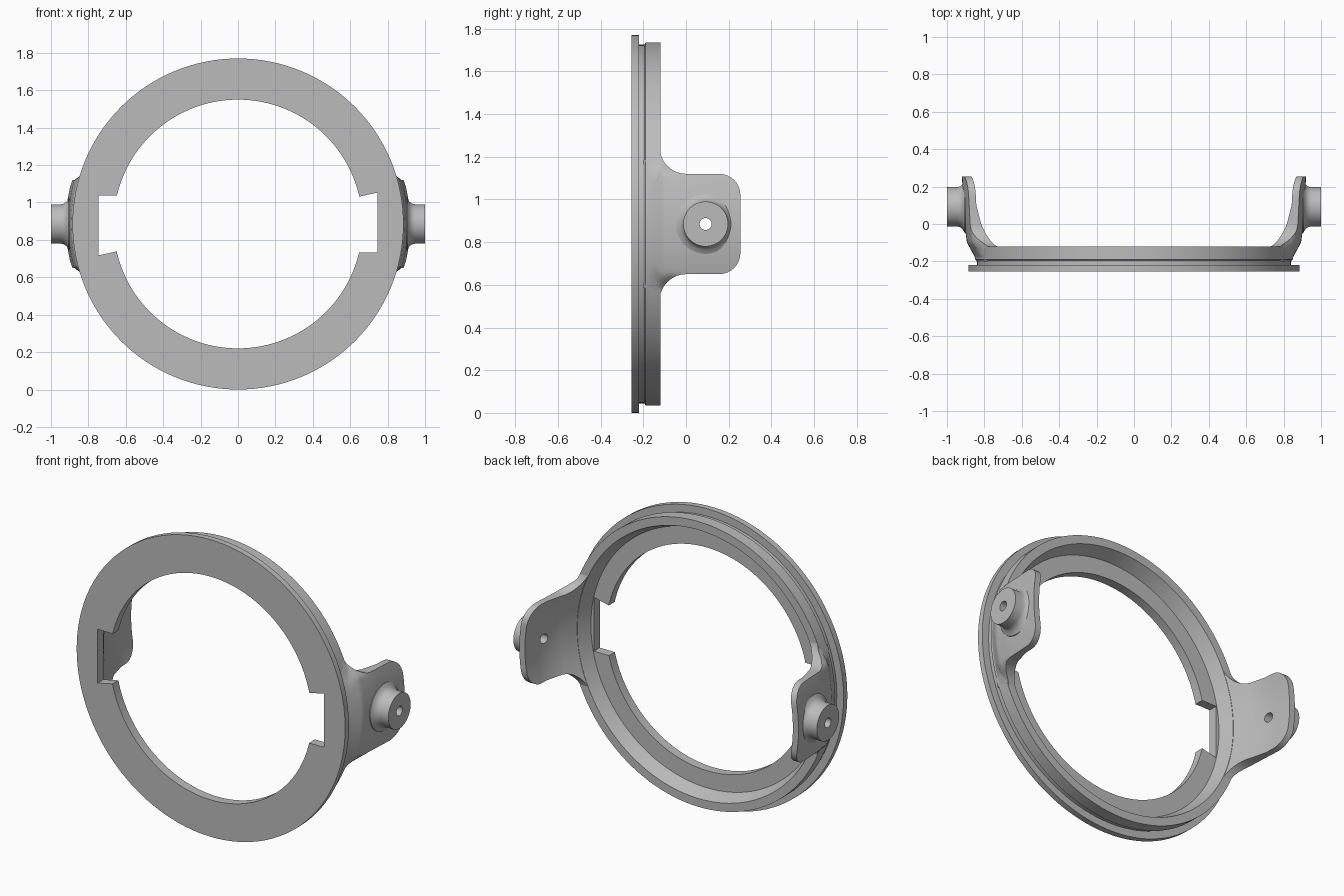
import bpy, bmesh, math
from mathutils import Matrix, Vector

if "Cube" in bpy.data.objects:
    bpy.data.objects.remove(bpy.data.objects["Cube"], do_unlink=True)

CENTRE = 0.885  # height of the ring axis

grey = bpy.data.materials.new("plain grey")
grey.use_nodes = True
colour = (0.5, 0.5, 0.5, 1)
grey.diffuse_color = colour
grey.node_tree.nodes["Principled BSDF"].inputs["Base Color"].default_value = colour


def make(name, bm):
    bmesh.ops.recalc_face_normals(bm, faces=bm.faces)
    mesh = bpy.data.meshes.new(name)
    bm.to_mesh(mesh)
    bm.free()
    mesh.materials.append(grey)
    obj = bpy.data.objects.new(name, mesh)
    bpy.context.collection.objects.link(obj)
    return obj


def select(obj):
    bpy.ops.object.select_all(action='DESELECT')
    obj.select_set(True)
    bpy.context.view_layer.objects.active = obj


def smooth(obj):
    select(obj)
    bpy.ops.object.shade_smooth_by_angle(angle=math.radians(30))


def bridge(bm, a, b):
    for i in range(len(a)):
        j = (i + 1) % len(a)
        bm.faces.new((a[i], a[j], b[j], b[i]))


def lathe(name, profile, steps, place):
    """Spin a closed (radius, along) profile; place maps (u, v, along) to space."""
    bm = bmesh.new()
    rings = []
    for k in range(steps):
        a = 2 * math.pi * k / steps
        rings.append([bm.verts.new(place(r * math.cos(a), r * math.sin(a), h))
                      for r, h in profile])
    for k in range(steps):
        bridge(bm, rings[k], rings[(k + 1) % steps])
    return make(name, bm)


def prism(name, points, offset):
    """Extrude a polygon along the given vector."""
    bm = bmesh.new()
    face = bm.faces.new([bm.verts.new(p) for p in points])
    new = bmesh.ops.extrude_face_region(bm, geom=[face])["geom"]
    bmesh.ops.translate(bm, vec=offset,
                        verts=[g for g in new if isinstance(g, bmesh.types.BMVert)])
    return make(name, bm)


def cut(obj, cutter):
    cutter.hide_render = True
    mod = obj.modifiers.new("cut", 'BOOLEAN')
    mod.operation = 'DIFFERENCE'
    mod.solver = 'EXACT'
    mod.object = cutter
    select(obj)
    bpy.ops.object.modifier_apply(modifier=mod.name)
    bpy.data.objects.remove(cutter, do_unlink=True)


# Ring: thin front flange with a raised rim behind it
ring = lathe("ring",
             [(0.665, -0.255), (0.885, -0.255), (0.885, -0.22), (0.84, -0.22),
              (0.84, -0.195), (0.85, -0.19), (0.85, -0.12), (0.80, -0.12),
              (0.767, -0.2), (0.665, -0.2)],
             128, lambda u, v, h: (u, h, CENTRE + v))

# Notches on both sides of the opening, one the half turn of the other
notch = [(0.5, -0.152), (0.747, -0.152), (0.747, 0.168), (0.65, 0.147), (0.5, 0.115)]
for s in (1, -1):
    cut(ring, prism("notch_cutter", [(s * x, -0.3, CENTRE + s * z) for x, z in notch],
                    Vector((0, 0.2, 0))))
smooth(ring)


def interp(table, y):
    for (a, p), (b, q) in zip(table, table[1:]):
        if y <= b:
            return p + (q - p) * max(0, y - a) / (b - a)
    return table[-1][1]


OUTER = [(-0.2, 0.842), (-0.18, 0.849), (-0.1, 0.893), (0, 0.907), (0.255, 0.92)]
INNER = [(-0.2, 0.815), (-0.125, 0.80), (0, 0.85), (0.1, 0.875), (0.255, 0.883)]


def lug_rows():
    """(y, half width) pairs: base, concave fillet, straight part, round corners."""
    rows = [(-0.2, 0.30), (-0.18, 0.30), (-0.15, 0.30)]
    for k in range(11):
        a = math.pi / 2 * k / 10
        rows.append((-0.125 * math.cos(a), 0.365 - 0.13 * math.sin(a)))
    rows += [(0.05, 0.235), (0.1, 0.235)]
    for k in range(9):
        a = math.pi / 2 * k / 8
        rows.append((0.155 + 0.1 * math.sin(a), 0.135 + 0.1 * math.cos(a)))
    return rows


def make_lug(name, side):
    bm = bmesh.new()
    cols = 32
    loops = []
    for y, w in lug_rows():
        out, inn = [], []
        for i in range(cols + 1):
            dz = w * (2 * i / cols - 1)
            # the outer swelling fades into the rim beside the lug
            fade = min(1, max(0, (0.30 - abs(dz)) / 0.06))
            r_out = 0.849 + (interp(OUTER, y) - 0.849) * fade
            r_in = min(interp(INNER, y), r_out - 0.015)
            for r, row in ((r_out, out), (r_in, inn)):
                x = math.sqrt(r * r - dz * dz)
                row.append(bm.verts.new((side * x, y, CENTRE + dz)))
        loops.append(out + inn[::-1])
    for a, b in zip(loops, loops[1:]):
        bridge(bm, a, b)
    for loop in (loops[0], loops[-1]):
        for i in range(cols):
            bm.faces.new((loop[i], loop[i + 1], loop[-2 - i], loop[-1 - i]))
    return make(name, bm)


# Side lugs, each with a drilled pivot boss
BOSS_Y = 0.092
boss_profile = [(0.028, 0.89), (0.028, 1.0), (0.105, 1.0), (0.105, 0.945),
                (0.109, 0.93), (0.12, 0.916), (0.14, 0.905), (0.14, 0.89)]
for label, s in (("left", 1), ("right", -1)):
    lug = make_lug(label + "_lug", s)
    bm = bmesh.new()
    bmesh.ops.create_cone(bm, cap_ends=True, segments=32, radius1=0.028, radius2=0.028,
                          depth=0.4, matrix=Matrix.Translation((s * 0.9, BOSS_Y, CENTRE))
                          @ Matrix.Rotation(math.pi / 2, 4, 'Y'))
    cut(lug, make("hole_cutter", bm))
    smooth(lug)
    smooth(lathe(label + "_pivot_boss", boss_profile, 48,
                 lambda u, v, h: (s * h, BOSS_Y + u, CENTRE + v)))
